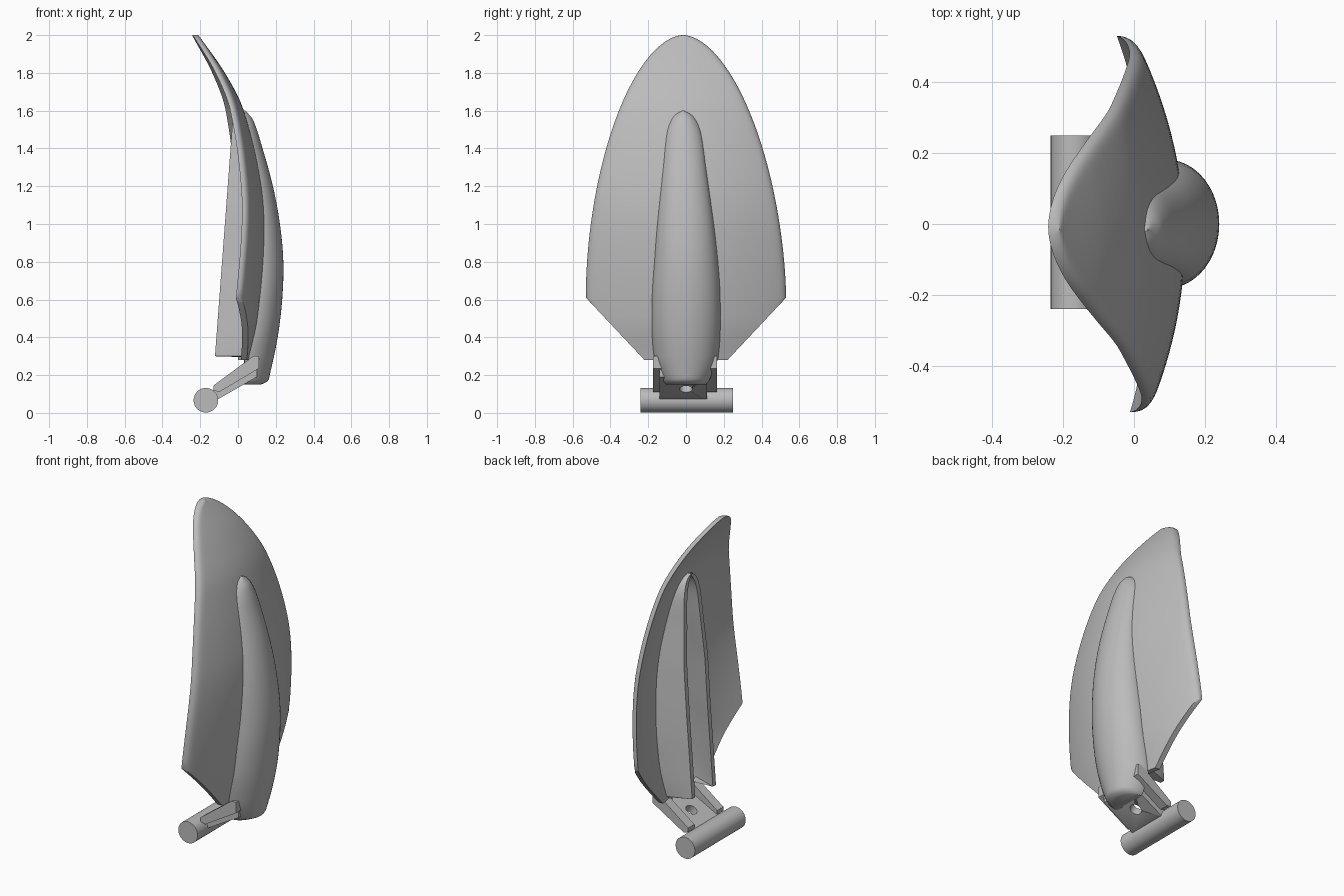
import bpy, bmesh, math
from mathutils import Matrix, Vector

cube = bpy.data.objects.get("Cube")
if cube:
    bpy.data.objects.remove(cube)

grey = bpy.data.materials.new("plain grey")
grey.use_nodes = True
grey.diffuse_color = (0.5, 0.5, 0.5, 1)
grey.node_tree.nodes["Principled BSDF"].inputs["Base Color"].default_value = (0.5, 0.5, 0.5, 1)


def curve(points, z):
    """Smooth value at z through (z, value) points."""
    z = min(max(z, points[0][0]), points[-1][0])
    i = max(k for k in range(len(points) - 1) if points[k][0] <= z)

    def slope(k):
        a, b = points[max(k - 1, 0)], points[min(k + 1, len(points) - 1)]
        return (b[1] - a[1]) / (b[0] - a[0])
    (z0, a), (z1, b) = points[i], points[i + 1]
    h = z1 - z0
    t = (z - z0) / h
    return (a * (1 + 2 * t) * (1 - t) ** 2 + slope(i) * h * t * (1 - t) ** 2
            + b * t * t * (3 - 2 * t) + slope(i + 1) * h * t * t * (t - 1))


def finish(name, bm):
    bmesh.ops.remove_doubles(bm, verts=bm.verts, dist=0.0001)
    bmesh.ops.recalc_face_normals(bm, faces=bm.faces)
    mesh = bpy.data.meshes.new(name)
    bm.to_mesh(mesh)
    bm.free()
    ob = bpy.data.objects.new(name, mesh)
    bpy.context.collection.objects.link(ob)
    mesh.materials.append(grey)
    bpy.ops.object.select_all(action='DESELECT')
    ob.select_set(True)
    bpy.context.view_layer.objects.active = ob
    bpy.ops.object.shade_smooth_by_angle(angle=math.radians(35))
    return ob


def loft(name, rings):
    """Skin closed rings of equal length and cap both ends."""
    bm = bmesh.new()
    rows = [[bm.verts.new(p) for p in ring] for ring in rings]
    n = len(rows[0])
    for a, b in zip(rows, rows[1:]):
        for i in range(n):
            bm.faces.new((a[i], a[(i + 1) % n], b[(i + 1) % n], b[i]))
    bm.faces.new(rows[0])
    bm.faces.new(rows[-1])
    return finish(name, bm)


def prism(name, outline, y0, y1):
    return loft(name, [[(x, y, z) for x, z in outline] for y in (y0, y1)])


def cylinder(name, radius, length, centre, axis):
    bm = bmesh.new()
    turn = Vector(axis).to_track_quat('Z', 'Y').to_matrix().to_4x4()
    bmesh.ops.create_cone(bm, cap_ends=True, segments=48, radius1=radius, radius2=radius,
                          depth=length, matrix=Matrix.Translation(centre) @ turn)
    return finish(name, bm)


def cut(ob, cutter):
    mod = ob.modifiers.new("cut", 'BOOLEAN')
    mod.operation = 'DIFFERENCE'
    mod.solver = 'EXACT'
    mod.object = cutter
    cutter.hide_render = True
    cutter.hide_viewport = True
    cutter.display_type = 'WIRE'


# Blade: a thin arched sheet with a rounded outer rim and slanted lower corners
crown = [(0.28, 0.06), (0.5, 0.11), (0.9, 0.142), (1.2, 0.125), (1.6, 0.03), (1.8, -0.07), (2.0, -0.21)]
WIDE, LOW, CORNER = 0.53, 0.28, 0.61


def half_width(z):
    if z < CORNER:
        return 0.22 + (z - LOW) / (CORNER - LOW) * (WIDE - 0.22)
    return WIDE * max(0.0, 1 - ((z - CORNER) / (2 - CORNER)) ** 1.8) ** 0.55


heights = [LOW + (CORNER - LOW) * i / 10 for i in range(10)]
heights += [CORNER + (1.9997 - CORNER) * math.sin(math.pi / 2 * i / 44) for i in range(45)]
across = [math.sin(math.pi / 2 * i / 20) for i in range(-20, 21)]
rings = []
for z in heights:
    w = half_width(z)
    front, back = [], []
    for t in across:
        y = t * w
        x = curve(crown, z) - 0.43 * y * y - 0.035 * y
        round_off = 1 - math.sqrt(max(0, 1 - abs(t) ** max(2, w / 0.012))) if z >= CORNER else 0
        y -= 0.015 * max(0, z - CORNER) / 1.4
        front.append((x - 0.022 * round_off, y, z))
        back.append((x - 0.032, y, z))
    rings.append(front + back[::-1])
blade = loft("blade", rings)

# Spine: a hollow ridge in front of the blade whose side walls run on behind it
ridge = [(0.15, 0.12), (0.165, 0.155), (0.2, 0.168), (0.4, 0.21), (0.6, 0.234), (0.8, 0.24),
         (1.0, 0.222), (1.2, 0.185), (1.4, 0.13), (1.55, 0.08), (1.6, 0.04)]
girth = [(0.15, 0.105), (0.165, 0.12), (0.3, 0.172), (0.6, 0.182), (0.8, 0.17), (1.0, 0.152),
         (1.3, 0.118), (1.48, 0.097), (1.55, 0.072), (1.585, 0.042), (1.6, 0.006)]
WALL = 0.03
angles = [math.pi * (i / 24 - 0.5) for i in range(25)]


def spine_section(z, wall):
    """Half-ellipse bulge of the spine at z, shrunk by a wall, and its rear points."""
    w = max(curve(girth, z) - wall, 0.002)
    base = curve(crown, max(z, 0.3)) - 0.03
    rear = base - 0.002 if z < 0.3 else min(-0.122 + 0.075 * (z - 0.3), base - 0.005)
    tip = max(curve(ridge, z) - wall, base + 0.004)
    if wall and z < 0.2:
        tip = base + 0.003
    shift = -0.015 * max(0, z - 0.8) / 0.8
    arc = [(base + (tip - base) * math.cos(a), w * math.sin(a) + shift, z) for a in angles]
    full = curve(girth, z)
    narrow = max(min(0.115, full * 0.8) - wall, 0.0015)
    return arc, (rear, shift + narrow, z), (rear, shift - narrow, z)


levels = [0.15, 0.155, 0.165, 0.18, 0.199, 0.205, 0.25, 0.295, 0.3]
levels += [0.3 + 1.3 * math.sin(math.pi / 2 * i / 40) for i in range(1, 41)]
rings = []
for z in levels:
    outer, outer_left, outer_right = spine_section(z, 0)
    inner, inner_left, inner_right = spine_section(z, WALL)
    rings.append(outer + [outer_left, inner_left] + inner[::-1] + [inner_right, outer_right])
spine = loft("spine", rings)

# Opening through the blade into the hollow spine
rings = []
for i in range(31):
    arc, left, right = spine_section(0.25 + 1.29 * i / 30, WALL * 0.8)
    rings.append([(p[0], p[1], p[2]) for p in arc] + [(-0.3, left[1], left[2]), (-0.3, right[1], right[2])])
cut(blade, loft("channel_cutter", rings))

# Pivot axle
axle = cylinder("axle", 0.065, 0.49, (-0.17, 0.005, 0.067), (0, 1, 0))

# Mounting plate with a bolt hole, joining the axle to the spine
plate = prism("mounting_plate", [(-0.17, 0.1), (-0.15, 0.07), (-0.11, 0.07), (0.1, 0.19), (0.1, 0.24)],
              -0.14, 0.11)
cut(plate, cylinder("bolt_hole_cutter", 0.034, 0.5, (-0.02, 0, 0.14), (-0.5, 0, 0.87)))

# Slanted ears on both sides of the plate
for side, name in ((-1, "right_ear"), (1, "left_ear")):
    prism(name, [(-0.13, 0.12), (-0.13, 0.145), (0.08, 0.3), (0.11, 0.3), (0.11, 0.235), (-0.1, 0.11)],
          side * 0.11 - 0.005, side * 0.17 - 0.005)
